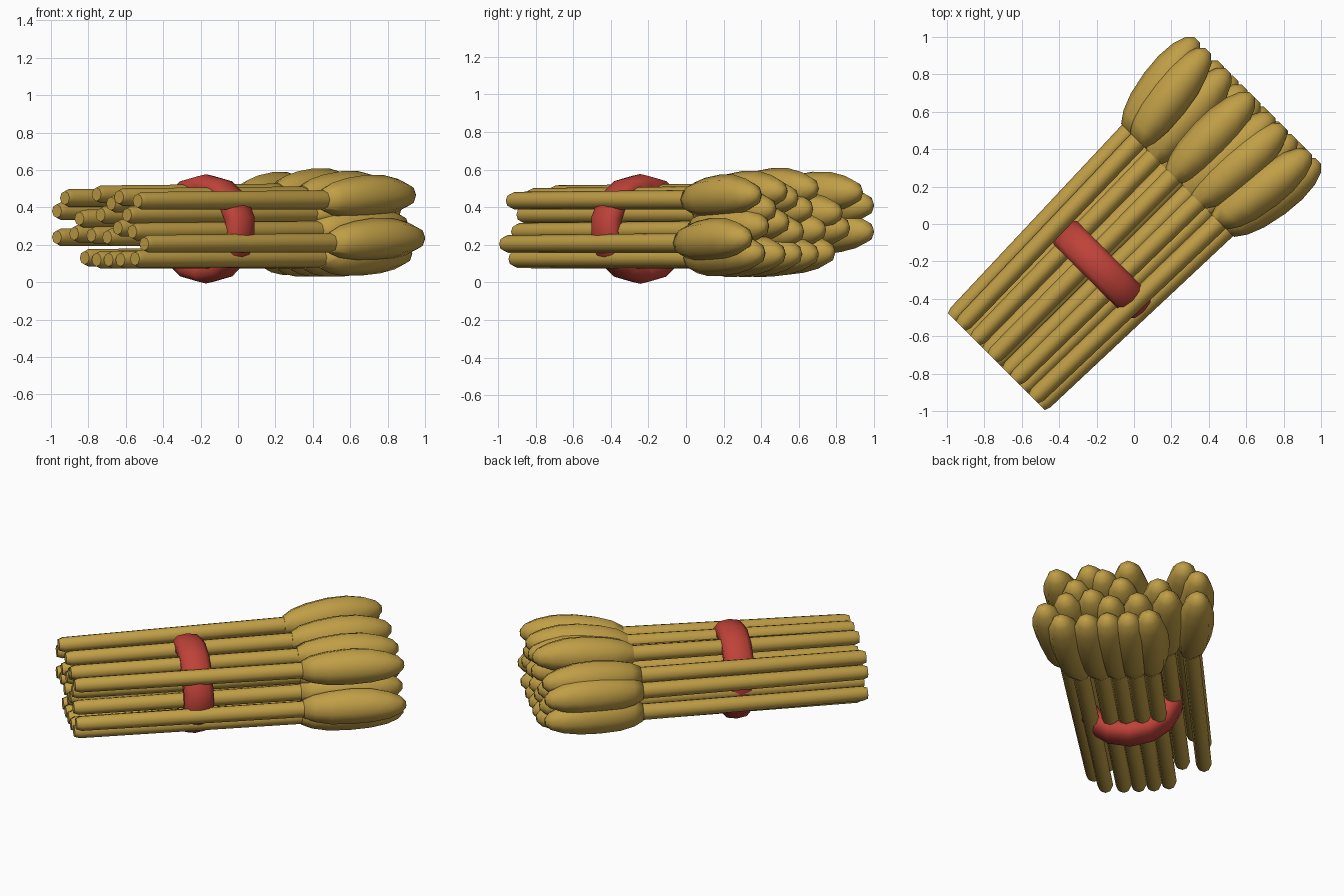
import bpy, bmesh, math
from mathutils import Vector, Matrix

if "Cube" in bpy.data.objects:
    bpy.data.objects.remove(bpy.data.objects["Cube"])


def material(name, col):
    m = bpy.data.materials.new(name)
    m.diffuse_color = (*col, 1)
    m.use_nodes = True
    m.node_tree.nodes["Principled BSDF"].inputs["Base Color"].default_value = m.diffuse_color
    return m


gold = material("straw gold", (0.53, 0.345, 0.062))
red = material("band red", (0.52, 0.055, 0.04))

TURN = Matrix.Rotation(math.radians(45), 4, 'Z')   # bundle lies on the diagonal
SIDES = 8


def skin(name, loops, mat, closed, angle):
    """bridge loops of (along, across, z) points, in the bundle's own frame"""
    bm = bmesh.new()
    rings = [[bm.verts.new(TURN @ Vector((u, -v, z))) for u, v, z in lp] for lp in loops]
    pairs = list(zip(rings, rings[1:]))
    if closed:
        pairs.append((rings[-1], rings[0]))
    else:
        bm.faces.new(rings[0])
        bm.faces.new(rings[-1])
    for a, b in pairs:
        for i in range(len(a)):
            j = (i + 1) % len(a)
            bm.faces.new((a[i], a[j], b[j], b[i]))
    bmesh.ops.recalc_face_normals(bm, faces=bm.faces)
    me = bpy.data.meshes.new(name)
    bm.to_mesh(me)
    bm.free()
    me.materials.append(mat)
    ob = bpy.data.objects.new(name, me)
    bpy.context.collection.objects.link(ob)
    bpy.ops.object.select_all(action='DESELECT')
    ob.select_set(True)
    bpy.context.view_layer.objects.active = ob
    bpy.ops.object.shade_smooth_by_angle(angle=math.radians(angle))


def circle(u, v, z, r):
    return [(u, v + r * math.cos(2 * math.pi * i / SIDES),
             z + r * math.sin(2 * math.pi * i / SIDES)) for i in range(SIDES)]


# along, outward fan across, lift, radius
STEM = [(-1.04, 1.0, 0.0, 0.036), (-1.01, 1.0, 0.0, 0.047), (0.36, 1.12, 0.005, 0.052)]
HEAD = [(0.33, 1.12, 0.005, 0.058), (0.39, 1.16, 0.01, 0.087),
        (0.48, 1.21, 0.015, 0.106), (0.61, 1.27, 0.025, 0.114),
        (0.73, 1.32, 0.03, 0.108), (0.83, 1.36, 0.03, 0.087),
        (0.90, 1.38, 0.03, 0.058), (0.935, 1.39, 0.03, 0.022)]

# cross-section positions of the stalks (across, height)
STALKS = [(-.33, .24), (-.33, .38), (-.27, .45), (-.20, .26), (-.16, .34),
          (-.12, .13), (-.03, .12), (-.03, .47), (.0, .36), (-.07, .25),
          (.05, .24), (.06, .12), (.08, .42), (.13, .29), (.14, .455),
          (.15, .12), (.20, .36), (.26, .125), (.24, .27),
          (.28, .435), (.33, .205)]

for n, (v, z) in enumerate(STALKS, 1):
    for part, prof in (("stem", STEM), ("head", HEAD)):
        skin(f"{part}_{n}", [circle(u, v * s, z + dz, r) for u, s, dz, r in prof],
             gold, False, 60)

# tie band: a flat strap with rounded edges round the bundle (along, thickness)
STRAP = [(-.088, -.03), (-.088, .02), (-.06, .05), (0, .06),
         (.06, .05), (.088, .02), (.088, -.03), (.05, -.06), (-.05, -.06)]
SEG = 14
loops = []
for k in range(SEG):
    a = 2 * math.pi * (k + 0.5) / SEG
    loops.append([(-0.293 + w, 0.052 + (0.265 + t) * math.cos(a),
                   0.285 + (0.232 + t) * math.sin(a)) for w, t in STRAP])
skin("tie_band", loops, red, True, 60)
